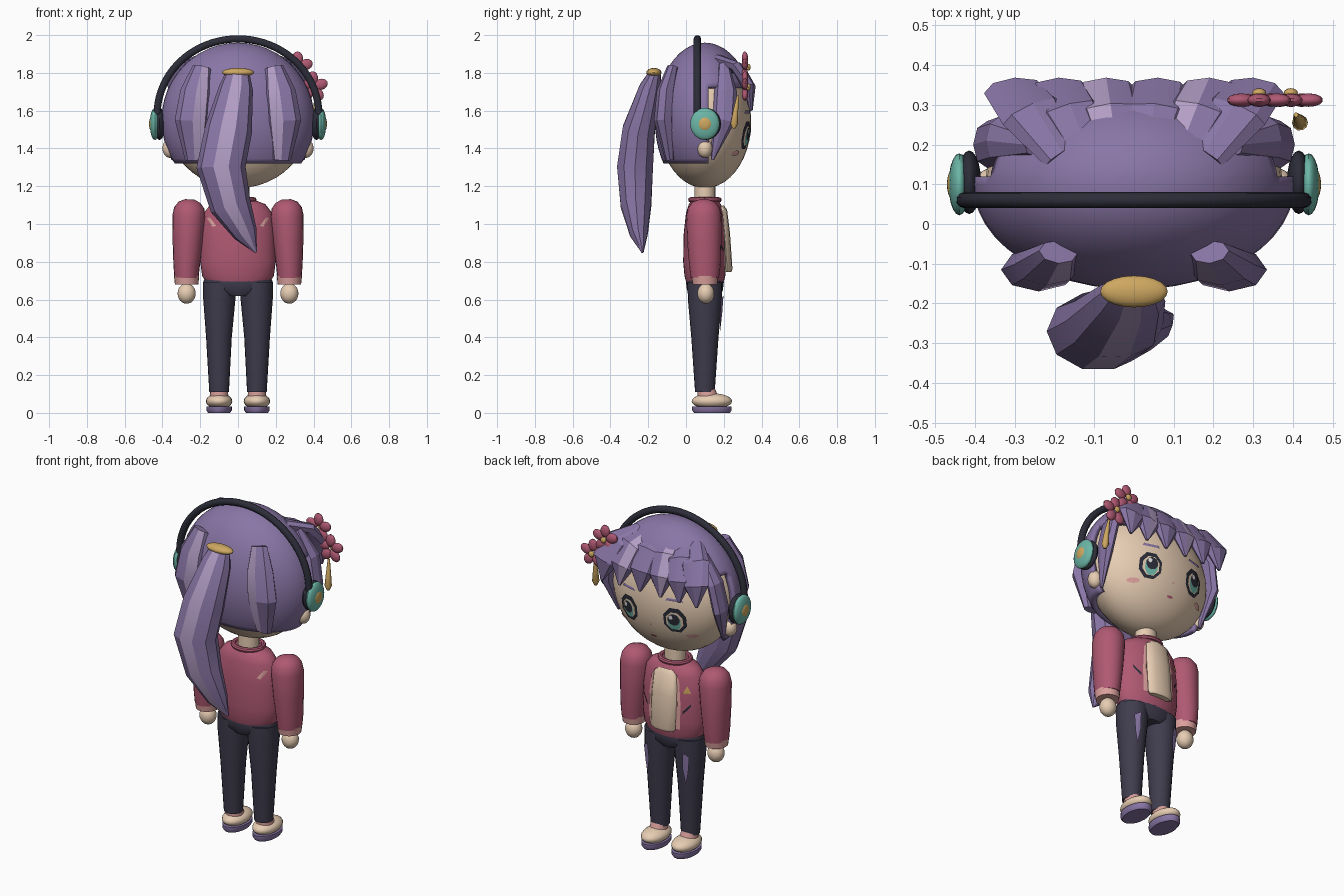
import bpy, bmesh, math
from mathutils import Vector, Matrix

cube = bpy.data.objects.get("Cube")
if cube:
    bpy.data.objects.remove(cube, do_unlink=True)


def material(name, r, g, b):
    m = bpy.data.materials.new(name)
    m.use_nodes = True
    m.diffuse_color = (r, g, b, 1)
    m.node_tree.nodes["Principled BSDF"].inputs["Base Color"].default_value = (r, g, b, 1)
    return m


HAIR = material("purple hair", .25, .18, .38)
SHINE = material("light purple", .45, .34, .56)
SKIN = material("skin beige", .80, .61, .45)
PINK = material("rose pink", .43, .10, .17)
PALE = material("pale pink", .72, .36, .34)
NAVY = material("navy cloth", .05, .045, .075)
DARK = material("near black", .025, .026, .04)
TEAL = material("teal", .15, .47, .39)
GOLD = material("gold", .62, .39, .12)
WHITE = material("soft white", .80, .78, .76)


def finish(name, bm, *mats, angle=40):
    bmesh.ops.recalc_face_normals(bm, faces=bm.faces)
    me = bpy.data.meshes.new(name)
    bm.to_mesh(me)
    bm.free()
    for m in mats:
        me.materials.append(m)
    if angle:
        me.shade_smooth()
        me.set_sharp_from_angle(angle=math.radians(angle))
    ob = bpy.data.objects.new(name, me)
    bpy.context.collection.objects.link(ob)
    return ob


def ball(name, mat, loc, size, turn=0, seg=20):
    bm = bmesh.new()
    mx = Matrix.Translation(loc) @ Matrix.Rotation(turn, 4, 'Y') @ Matrix.Diagonal((*size, 1))
    bmesh.ops.create_uvsphere(bm, u_segments=seg, v_segments=seg // 2 + 2, radius=1, matrix=mx)
    return finish(name, bm, mat)


def loft(name, mats, rings, n=20, side=(1, 0, 0), stripes=(), angle=40):
    """Skin elliptical rings (x, y, z, half width, half depth) along a path."""
    bm = bmesh.new()
    pts = [Vector(r[:3]) for r in rings]
    side, loops = Vector(side), []
    for i, r in enumerate(rings):
        t = (pts[min(i + 1, len(pts) - 1)] - pts[max(i - 1, 0)]).normalized()
        across = (side - t * side.dot(t)).normalized()
        deep = t.cross(across)
        loops.append([bm.verts.new(pts[i] + across * r[3] * math.cos(a) + deep * r[4] * math.sin(a))
                      for a in (math.tau * k / n for k in range(n))])
    for a, b in zip(loops, loops[1:]):
        for k in range(n):
            f = bm.faces.new((a[k], a[(k + 1) % n], b[(k + 1) % n], b[k]))
            f.material_index = 1 if k in stripes else 0
    bm.faces.new(loops[0])
    bm.faces.new(loops[-1])
    return finish(name, bm, *mats, angle=angle)


def decal(name, mat, outline, depth):
    """Painted patch: a fan of faces laid on a surface y = depth(x, z)."""
    bm = bmesh.new()
    cx, cz = (sum(p[i] for p in outline) / len(outline) for i in (0, 1))
    mid = bm.verts.new((cx, depth(cx, cz), cz))
    rim = [bm.verts.new((x, depth(x, z), z)) for x, z in outline]
    for a, b in zip(rim, rim[1:] + rim[:1]):
        bm.faces.new((mid, a, b))
    return finish(name, bm, mat, angle=0)


def oval(cx, cz, rx, rz, n=10):
    return [(cx + rx * math.cos(math.tau * (k + .5) / n), cz + rz * math.sin(math.tau * (k + .5) / n))
            for k in range(n)]


def on_face(off):
    return lambda x, z: .1 + .245 * math.sqrt(max(0, 1 - (x / .375) ** 2 - ((z - 1.54) / .35) ** 2)) + off


# Head, neck and face
ball("head", SKIN, (0, .1, 1.54), (.375, .245, .35), seg=40)
loft("neck", [SKIN], [(0, .1, 1.08, .06, .055), (0, .1, 1.24, .06, .055)])
decal("mouth", PINK, oval(0, 1.335, .02, .007), on_face(.004))
decal("nose", PALE, oval(0, 1.41, .008, .006), on_face(.004))

# Hair cap with the face opening cut away
bm = bmesh.new()
bmesh.ops.create_uvsphere(bm, u_segments=48, v_segments=24, radius=1,
                          matrix=Matrix.Translation((0, .1, 1.55)) @ Matrix.Diagonal((.405, .265, .41, 1)))
for co, no in (((0, 0, 1.32), (0, 0, -1)), ((0, 0, 1.73), (0, 0, 1)), ((0, .12, 0), (0, 1, 0))):
    bmesh.ops.bisect_plane(bm, geom=bm.verts[:] + bm.edges[:] + bm.faces[:], plane_co=co,
                           plane_no=no, clear_outer=no[2] < 0)
gone = [f for f in bm.faces if f.calc_center_median().z < 1.73 and f.calc_center_median().y > .12]
bmesh.ops.delete(bm, geom=gone, context='FACES')
cap = finish("hair_cap", bm, HAIR)
thick = cap.modifiers.new("thickness", 'SOLIDIFY')
thick.thickness = .03

# Fringe locks fanning forward from the crown
for i, x in enumerate((-.30, -.19, -.07, .06, .19, .30)):
    loft(f"fringe_lock_{i + 1}", [HAIR, SHINE],
         [(x * .6, .17, 1.87, .05, .03), (x * .85, .28, 1.82, .085, .035),
          (x, .335, 1.72, .08, .035), (x * 1.04, .345, 1.6, .008, .008)],
         n=8, stripes=(5,) if i in (2, 4) else (), angle=20)

# Ponytail with its tie
loft("ponytail", [HAIR, SHINE],
     [(0, -.16, 1.81, .06, .03), (-.01, -.19, 1.72, .09, .06), (-.05, -.25, 1.5, .125, .09),
      (-.09, -.27, 1.3, .13, .10), (-.04, -.265, 1.1, .11, .085), (.04, -.25, .95, .065, .05),
      (.095, -.23, .85, .006, .006)], n=10, stripes=(2,), angle=20)
ball("ponytail_tie", GOLD, (0, -.17, 1.802), (.085, .04, .024))

# Everything that comes in left and right pairs
for s, label in ((1, "left"), (-1, "right")):
    # Side and back locks
    loft(label + "_side_lock", [HAIR],
         [(s * .25, .2, 1.84, .03, .03), (s * .34, .21, 1.7, .06, .035), (s * .37, .2, 1.55, .06, .035),
          (s * .345, .14, 1.34, .008, .008)], n=8, side=(0, 1, 0), angle=20)
    loft(label + "_back_lock", [HAIR, SHINE],
         [(s * .19, -.07, 1.83, .05, .03), (s * .22, -.105, 1.7, .085, .05), (s * .24, -.115, 1.55, .095, .055),
          (s * .23, -.085, 1.34, .05, .025)], n=8, stripes=(2 if s > 0 else 1,), angle=20)
    # Ear and headphone cup
    ball(label + "_ear", SKIN, (s * .36, .1, 1.4), (.04, .04, .05))
    ball(label + "_ear_pad", DARK, (s * .415, .105, 1.53), (.03, .08, .085))
    ball(label + "_ear_cup", TEAL, (s * .44, .1, 1.53), (.027, .078, .085))
    ball(label + "_cup_button", GOLD, (s * .455, .1, 1.53), (.016, .04, .042))
    # Eye layers, brow and blush
    ex, ez = s * .15, 1.47
    decal(label + "_eye_outline", DARK, oval(ex, ez, .068, .08, 8), on_face(.004))
    decal(label + "_eye_white", SKIN, oval(ex, ez - .004, .05, .058, 8), on_face(.007))
    decal(label + "_iris", TEAL, oval(ex, ez - .008, .037, .052), on_face(.010))
    decal(label + "_pupil", DARK, oval(ex, ez + .008, .034, .036), on_face(.013))
    decal(label + "_eye_glint", WHITE, oval(ex + .014, ez + .022, .012, .014, 6), on_face(.016))
    decal(label + "_brow", HAIR, [(ex - .05, 1.585), (ex + .05, 1.585), (ex + .04, 1.6), (ex - .04, 1.6)],
          on_face(.005))
    decal(label + "_blush", PALE, oval(s * .225, 1.375, .032, .014), on_face(.005))
    # Arm, cuff and hand
    loft(label + "_sleeve", [PINK],
         [(s * .255, .095, 1.13, .025, .025), (s * .256, .095, 1.115, .058, .062),
          (s * .258, .095, 1.085, .08, .085), (s * .26, .095, 1.04, .088, .094),
          (s * .266, .097, .9, .08, .09), (s * .272, .1, .78, .07, .083), (s * .273, .1, .715, .064, .075)])
    loft(label + "_cuff", [PALE], [(s * .272, .1, .725, .067, .072), (s * .272, .1, .68, .062, .065)])
    ball(label + "_hand", SKIN, (s * .272, .105, .632), (.048, .045, .054))
    # Leg, sock and shoe
    loft(label + "_leg", [NAVY],
         [(s * .097, .1, .69, .088, .092), (s * .099, .1, .6, .085, .09), (s * .101, .1, .4, .068, .072),
          (s * .1, .1, .11, .052, .052)])
    decal(label + "_leg_patch", HAIR,
          [(s * .115, .62), (s * .15, .6), (s * .14, .5), (s * .125, .43), (s * .11, .53)],
          lambda x, z: .198 - (.6 - z) * .08 - 6 * max(0, abs(x) - .1) ** 2)
    loft(label + "_sock", [PALE], [(s * .1, .105, .13, .045, .045), (s * .1, .115, .08, .05, .055)])
    ball(label + "_shoe", SKIN, (s * .1, .137, .062), (.07, .107, .042))
    loft(label + "_sole", [HAIR], [(s * .1, .137, 0, .058, .095), (s * .1, .137, .014, .068, .105),
                                   (s * .1, .137, .035, .068, .105)])

# Headphone band
loft("headphone_band", [DARK],
     [(.428 * math.cos(a), .06, 1.58 + .40 * math.sin(a), .02, .02)
      for a in (math.pi * k / 40 for k in range(41))], n=10, side=(0, 1, 0))

# Two blossoms and a hanging ornament
for i, (fx, fz) in enumerate(((.315, 1.83), (.395, 1.725))):
    for k in range(5):
        a = math.tau * k / 5 + math.pi / 2
        ball(f"blossom_{i + 1}_petal_{k + 1}", PINK,
             (fx + .047 * math.cos(a), .312, fz + .047 * math.sin(a)), (.037, .017, .029), turn=-a, seg=14)
    ball(f"blossom_{i + 1}_centre", GOLD, (fx, .33, fz), (.018, .012, .018), seg=12)
loft("hanging_ornament", [GOLD],
     [(.408, .275, 1.68, .006, .006), (.414, .263, 1.6, .014, .014), (.418, .255, 1.53, .02, .02),
      (.419, .253, 1.505, .008, .008)], n=10)

# Jacket body and collar
BODY = [(.695, .17, .1), (.725, .19, .108), (.8, .2, .115), (.95, .195, .112),
        (1.06, .18, .1), (1.105, .145, .085), (1.13, .08, .065)]
loft("jacket_body", [PINK], [(0, .1, z, w, d) for z, w, d in BODY], n=32)
loft("collar", [PINK],
     [(.085 * math.cos(a), .1 + .075 * math.sin(a), 1.128, .014, .014)
      for a in (math.tau * k / 24 for k in range(25))], n=8, side=(0, 0, 1))


def on_jacket(face, off=.006):
    def depth(x, z):
        for (z0, w0, d0), (z1, w1, d1) in zip(BODY, BODY[1:]):
            if z0 <= z <= z1:
                t = (z - z0) / (z1 - z0)
                w, d = w0 + (w1 - w0) * t, d0 + (d1 - d0) * t
                return .1 + face * (d * math.sqrt(max(0, 1 - (x / w) ** 2)) + off)
        return .1
    return depth


# Shirt panel, lapel edges, badge and slashes
loft("shirt_panel", [SKIN],
     [(0, .18, 1.085, .05, .024), (0, .192, 1.07, .075, .026), (0, .205, .95, .082, .028),
      (0, .218, .76, .082, .028), (0, .218, .745, .07, .022)], n=12, angle=50)
for s, label in ((1, "left"), (-1, "right")):
    decal(label + "_lapel", PALE, [(s * .07, 1.07), (s * .09, 1.05), (s * .105, .9), (s * .1, .76), (s * .075, .76)],
          on_jacket(1))
    decal(label + "_front_slash", DARK, [(s * .115, .85), (s * .155, .9), (s * .155, .915), (s * .115, .868)],
          on_jacket(1))
    decal(label + "_back_slash", PALE, [(s * .115, .99), (s * .135, .985), (s * .165, 1.03), (s * .15, 1.035)],
          on_jacket(-1))
decal("badge", GOLD, [(-.155, .975), (-.115, .975), (-.135, 1.02)], on_jacket(1, .008))

# Trouser waist
loft("trouser_waist", [NAVY],
     [(0, .1, .73, .17, .098), (0, .1, .69, .185, .1), (0, .1, .65, .18, .095), (0, .1, .62, .08, .08)])
